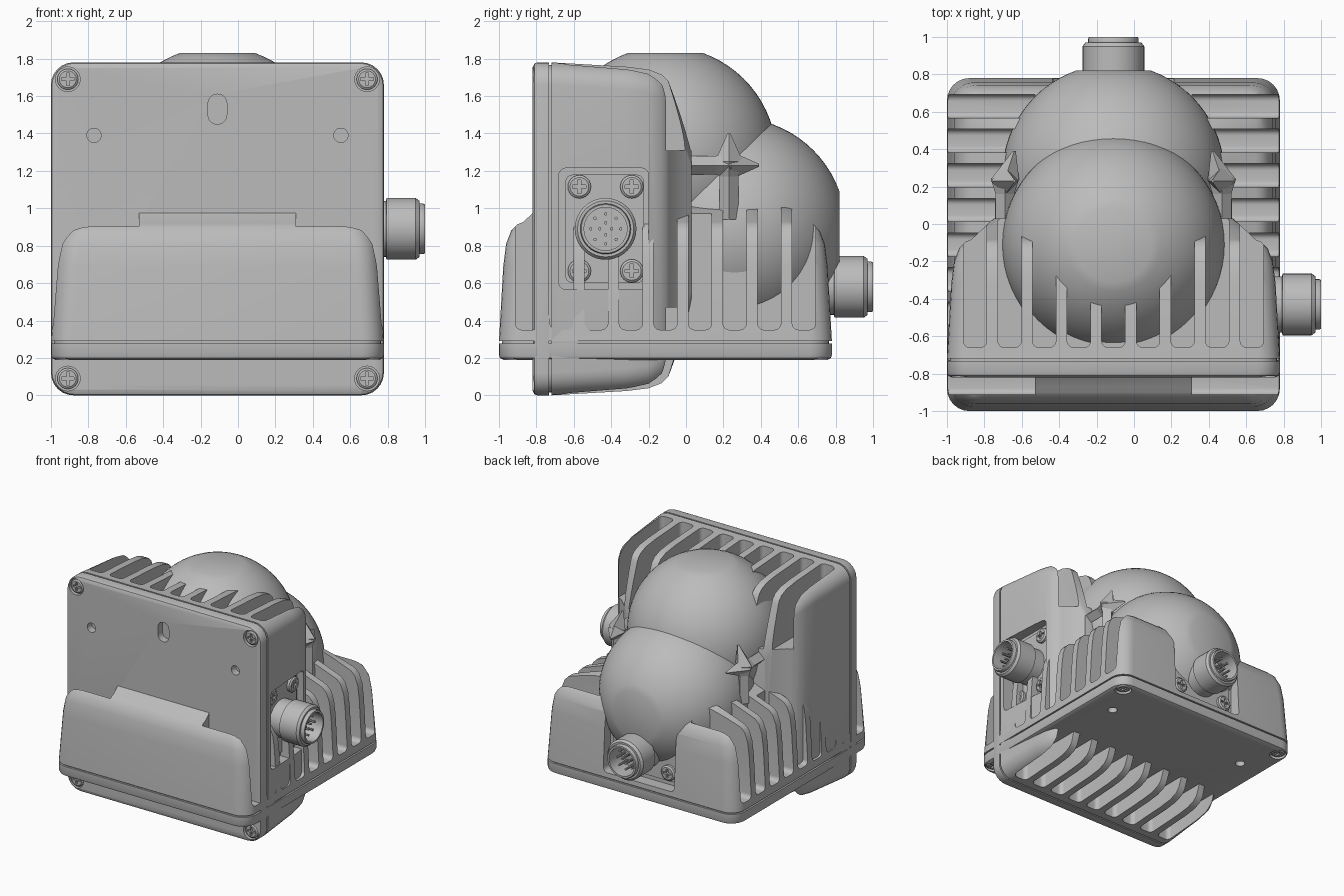
import bpy, bmesh
from math import sin, cos, pi, radians, sqrt
from mathutils import Matrix, Vector

cube = bpy.data.objects.get("Cube")
if cube:
    bpy.data.objects.remove(cube, do_unlink=True)

grey = bpy.data.materials.new("housing grey")
grey.use_nodes = True
grey.diffuse_color = (0.5, 0.5, 0.5, 1)
grey.node_tree.nodes["Principled BSDF"].inputs["Base Color"].default_value = (0.5, 0.5, 0.5, 1)

# Local axes: u towards the connector, v across the fins, w out through the dome
SIDE = Matrix(((0, 0, 1, 0), (1, 0, 0, 0), (0, 1, 0, 0), (0, 0, 0, 1)))    # extrudes along u
ACROSS = Matrix(((1, 0, 0, 0), (0, 0, -1, 0), (0, 1, 0, 0), (0, 0, 0, 1)))  # extrudes along v


def rrect(hx, hy, r, z, cx=0, cy=0, n=6):
    pts = []
    for k, (sx, sy) in enumerate(((1, 1), (-1, 1), (-1, -1), (1, -1))):
        for i in range(n + 1):
            a = (k + i / n) * pi / 2
            pts.append((cx + sx * (hx - r) + r * cos(a), cy + sy * (hy - r) + r * sin(a), z))
    return pts


def circle(r, z, cx=0, cy=0, n=24):
    return [(cx + r * cos(2 * pi * i / n), cy + r * sin(2 * pi * i / n), z) for i in range(n)]


def cross(size, half, z, cx, cy):
    pts = []
    for k in range(4):
        c, s = round(cos(k * pi / 2)), round(sin(k * pi / 2))
        for x, y in ((half, half), (half, size), (-half, size)):
            pts.append((cx + x * c - y * s, cy + x * s + y * c, z))
    return pts


def loft(bm, rings, frame=None):
    frame = frame or Matrix()
    loops = [[bm.verts.new(frame @ Vector(p)) for p in ring] for ring in rings]
    n = len(loops[0])
    for a, b in zip(loops, loops[1:]):
        for i in range(n):
            bm.faces.new((a[i], a[(i + 1) % n], b[(i + 1) % n], b[i]))
    bm.faces.new(loops[0][::-1])
    bm.faces.new(loops[-1])


def make(name, bm, place):
    bmesh.ops.recalc_face_normals(bm, faces=bm.faces[:])
    bm.transform(place)
    mesh = bpy.data.meshes.new(name)
    bm.to_mesh(mesh)
    bm.free()
    mesh.materials.append(grey)
    ob = bpy.data.objects.new(name, mesh)
    bpy.context.collection.objects.link(ob)
    return ob


def activate(ob):
    bpy.ops.object.select_all(action='DESELECT')
    ob.select_set(True)
    bpy.context.view_layer.objects.active = ob


def cut(ob, cutter):
    cutter.hide_render = True
    mod = ob.modifiers.new("cut", 'BOOLEAN')
    mod.operation, mod.solver, mod.object = 'DIFFERENCE', 'EXACT', cutter
    activate(ob)
    bpy.ops.object.modifier_apply(modifier=mod.name)
    bpy.data.objects.remove(cutter, do_unlink=True)


def smooth(ob):
    activate(ob)
    bpy.ops.object.shade_smooth_by_angle(angle=radians(30))


def build_unit(tag, place, holes, slot, spikes):
    corners = [(x, y) for x in (-0.8, 0.8) for y in (-0.8, 0.8)]

    # Base plate with countersinks, mounting holes and a dark seam
    bm = bmesh.new()
    loft(bm, [rrect(0.865, 0.865, 0.1, 0), rrect(0.885, 0.885, 0.12, 0.01),
              rrect(0.89, 0.89, 0.12, 0.025), rrect(0.89, 0.89, 0.12, 0.088)])
    plate = make(tag + "_base_plate", bm, place)
    bm = bmesh.new()
    for x, y in corners:
        loft(bm, [circle(0.066, -0.05, x, y), circle(0.066, 0.035, x, y)])
    for x, y in holes:
        loft(bm, [circle(0.038, -0.05, x, y), circle(0.038, 0.06, x, y)])
    if slot:
        loft(bm, [rrect(0.05, 0.08, 0.049, z, *slot) for z in (-0.05, 0.06)])
    cut(plate, make("hole_cutter", bm, place))
    smooth(plate)
    bm = bmesh.new()
    loft(bm, [rrect(0.875, 0.875, 0.11, z) for z in (0.08, 0.11)])
    smooth(make(tag + "_seam", bm, place))

    # Finned body: tapered block with slots and a connector recess cut in
    bm = bmesh.new()
    levels = [(0.1, 0.89, 0.89), (0.5, 0.867, 0.867), (0.62, 0.852, 0.852), (0.69, 0.825, 0.825),
              (0.725, 0.79, 0.79), (0.737, 0.76, 0.76), (0.85, 0.64, 0.45)]
    loft(bm, [rrect(hu, hv, 0.12, w) for w, hu, hv in levels])
    body = make(tag + "_finned_body", bm, place)
    bm = bmesh.new()
    for i in range(-4, 5):
        u = i * 0.185
        inner = max(0.42, sqrt(max(0, 0.66 ** 2 - u * u)))
        for s in (-1, 1):
            loft(bm, [rrect(0.0625, 0.42, 0.035, s * c, u, 0.58) for c in (inner, 1.1)], ACROSS)
    loft(bm, [rrect(0.325, 0.24, 0.04, c, 0, 0.38) for c in (0.79, 1.1)], SIDE)
    cut(body, make("slot_cutter", bm, place))
    smooth(body)

    # Raised rim around the recess
    bm = bmesh.new()
    loft(bm, [rrect(0.29, 0.21, 0.04, c, 0, 0.385) for c in (0.77, 0.805)], SIDE)
    smooth(make(tag + "_connector_flange", bm, place))

    # Dome with a flat spot on top
    bm = bmesh.new()
    rings = []
    for i in range(25):
        a = radians(-50 + i * 120.2 / 24)
        rings.append(circle(0.595 * cos(a), 1.08 + 0.595 * sin(a), n=64))
    loft(bm, rings)
    smooth(make(tag + "_dome", bm, place))

    # Round connector with a hollow end and pins
    bm = bmesh.new()
    profile = [(0.15, 0.78), (0.15, 0.9), (0.165, 0.905), (0.165, 1.06), (0.15, 1.08), (0.135, 1.08),
               (0.135, 1.1), (0.13, 1.11), (0.115, 1.11), (0.115, 0.95)]
    loft(bm, [circle(r, c, 0, 0.39, 40) for r, c in profile], SIDE)
    smooth(make(tag + "_connector", bm, place))
    bm = bmesh.new()
    for count, ring in ((8, 0.08), (4, 0.032)):
        for x, y, _ in circle(ring, 0, 0, 0.39, count):
            loft(bm, [circle(0.009, c, x, y, 8) for c in (0.94, 1.06)], SIDE)
    smooth(make(tag + "_connector_pins", bm, place))

    # Cross-head screws on the plate corners and the connector flange
    heads, marks = bmesh.new(), bmesh.new()
    for x, y in corners:
        loft(heads, [circle(0.045, 0.006, x, y), circle(0.056, 0.014, x, y), circle(0.056, 0.05, x, y)])
        loft(marks, [cross(0.034, 0.008, z, x, y) for z in (-0.02, 0.025)])
    for x in (-0.225, 0.225):
        for y in (0.25, 0.53):
            loft(heads, [circle(0.062, 0.79, x, y), circle(0.062, 0.825, x, y), circle(0.05, 0.835, x, y)], SIDE)
            loft(marks, [cross(0.036, 0.009, c, x, y) for c in (0.815, 0.86)], SIDE)
    screws = make(tag + "_screws", heads, place)
    cut(screws, make("cross_cutter", marks, place))
    smooth(screws)

    # Pointed fin tips that lean against the dome
    bm = bmesh.new()
    for x, y in spikes:
        rings = []
        for lean, r, w in ((0, 0.05, 0.75), (0, 0.05, 0.98), (0, 0.075, 1.06), (0.05, 0.008, 1.21)):
            cx = x - lean * (1 if x > 0 else -1) * (abs(x) > abs(y))
            cy = y - lean * (1 if y > 0 else -1) * (abs(y) > abs(x))
            rings.append(circle(r, w, cx, cy, 4))
        loft(bm, rings)
    make(tag + "_fin_tips", bm, place)


# Two crossed units: one facing back, one facing up
upright = Matrix(((1, 0, 0, -0.11), (0, 0, 1, -0.82), (0, -1, 0, 0.89), (0, 0, 0, 1)))
lying = Matrix(((0, -1, 0, -0.11), (1, 0, 0, -0.11), (0, 0, 1, 0.19), (0, 0, 0, 1)))
build_unit("upright", upright, [(-0.66, -0.5), (0.66, -0.5)], (0, -0.64), [(-0.58, -0.34), (0.58, -0.34)])
build_unit("lying", lying, [(0.5, -0.66), (0.5, 0.66)], None, [(0.34, -0.58), (0.34, 0.58)])
